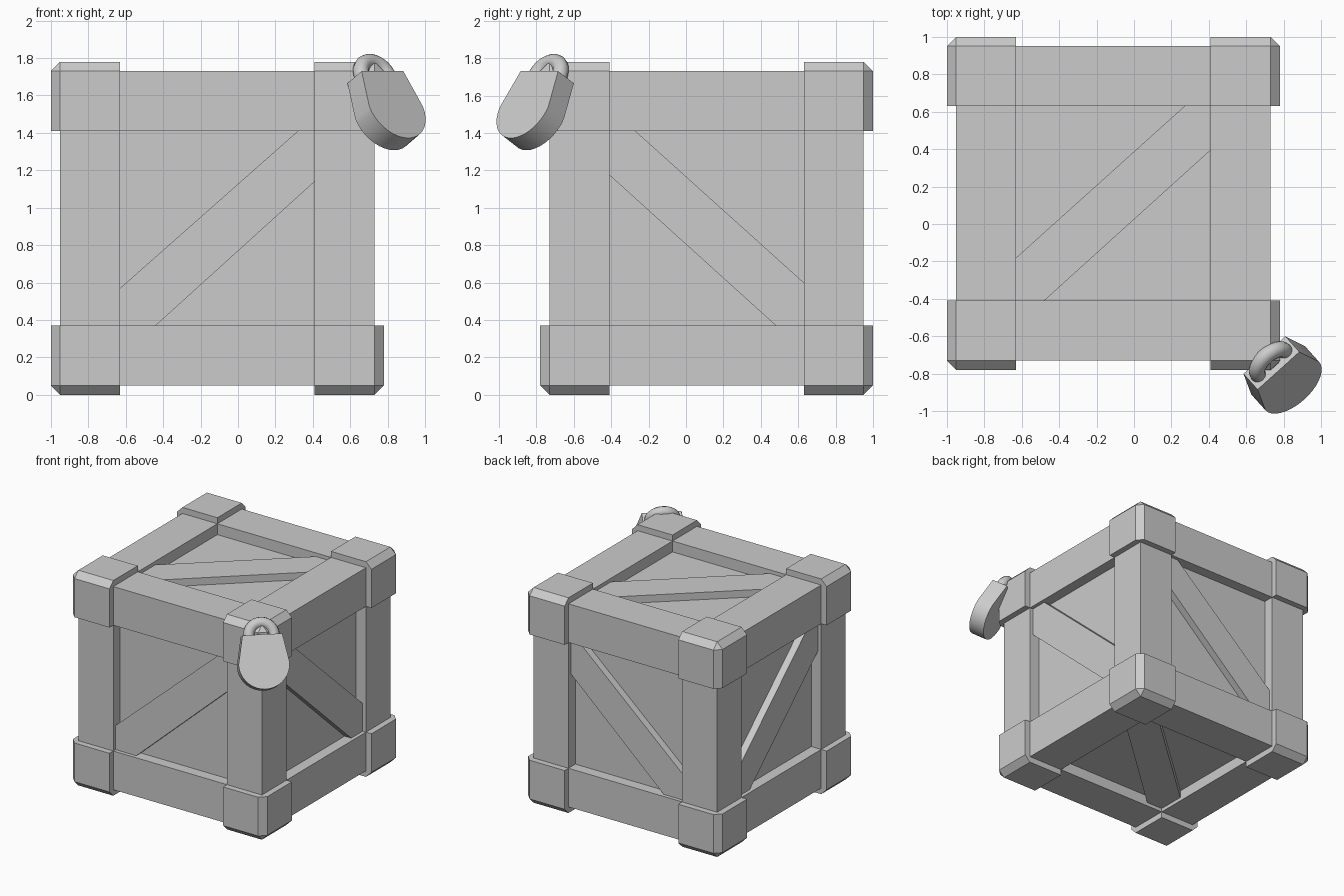
import bpy, bmesh, math
from mathutils import Vector, Matrix

if "Cube" in bpy.data.objects:
    bpy.data.objects.remove(bpy.data.objects["Cube"])

C = Vector((-0.11, 0.11, 0.89))          # crate centre
OUT, BEAM, IN = 0.89, 0.84, 0.52         # corner block, beam and opening half sizes
BOARD, PANEL = 0.81, 0.75                # brace and panel face levels


def finish(bm, name, matrix=Matrix.Translation(C)):
    bmesh.ops.recalc_face_normals(bm, faces=bm.faces[:])
    me = bpy.data.meshes.new(name)
    bm.to_mesh(me)
    bm.free()
    ob = bpy.data.objects.new(name, me)
    ob.matrix_world = matrix
    bpy.context.collection.objects.link(ob)
    return ob


def box(bm, lo, hi):
    lo, hi = Vector(lo), Vector(hi)
    m = Matrix.Translation((lo + hi) / 2) @ Matrix.Diagonal((*[abs(v) for v in hi - lo], 1))
    return bmesh.ops.create_cube(bm, size=1, matrix=m)["verts"]


def prism(bm, low, high):
    a = [bm.verts.new(p) for p in low]
    b = [bm.verts.new(p) for p in high]
    bm.faces.new(a)
    bm.faces.new(b)
    for i in range(len(a)):
        j = (i + 1) % len(a)
        bm.faces.new((a[i], a[j], b[j], b[i]))


# inner panels
bm = bmesh.new()
box(bm, [-PANEL] * 3, [PANEL] * 3)
finish(bm, "panels")

# twelve frame beams
for axis, label in enumerate("xyz"):
    bm = bmesh.new()
    for s in (-1, 1):
        for t in (-1, 1):
            lo, hi = [0] * 3, [0] * 3
            lo[axis], hi[axis] = -IN, IN
            for k, sign in (((axis + 1) % 3, s), ((axis + 2) % 3, t)):
                lo[k], hi[k] = sign * IN, sign * BEAM
            box(bm, lo, hi)
    finish(bm, f"beams_{label}")

# eight corner blocks, chamfered on the outer edges
bm = bmesh.new()
for sx in (-1, 1):
    for sy in (-1, 1):
        for sz in (-1, 1):
            d = Vector((sx, sy, sz))
            tip = max(box(bm, d * IN, d * OUT), key=lambda v: v.co.dot(d))
            bmesh.ops.bevel(bm, geom=list(tip.link_edges), offset=0.05,
                            segments=1, affect='EDGES')
finish(bm, "corner_blocks")


# diagonal braces: (horizontal, vertical) profile, pushed out of both opposite faces
def braces(name, a, b, c, d, place):
    prof = [(-IN, -IN), (b, -IN), (IN, d), (IN, IN), (c, IN), (-IN, a)]
    bm = bmesh.new()
    for s in (-1, 1):
        prism(bm, [place(u, v, s * PANEL) for u, v in prof],
              [place(u, v, s * BOARD) for u, v in prof])
    finish(bm, name)


braces("front_back_braces", -0.32, -0.33, 0.43, 0.25, lambda u, v, w: (u, w, v))
braces("side_braces", -0.29, -0.37, 0.38, 0.285, lambda u, v, w: (w, -u, v))
braces("top_bottom_braces", -0.29, -0.37, 0.38, 0.285, lambda u, v, w: (u, v, w))

# padlock frame: x across, y up along the face, z out of the face
az, tilt, T = math.radians(42), math.radians(30), 0.13
U = Vector((math.cos(az), math.sin(az), 0))
n = Vector((math.sin(az), -math.cos(az), 0))
Z = Vector((0, 0, 1))
N = n * math.cos(tilt) + Z * math.sin(tilt)
V = Z * math.cos(tilt) - n * math.sin(tilt)
L = Matrix((U, V, N)).transposed().to_4x4()
L.translation = (0.772, -0.784, 1.73)

# padlock body: tapered top, round bottom
R = 0.193
prof = [(0.15, 0), (-0.15, 0)]
prof += [(-R * math.cos(math.pi * i / 18), -0.22 - R * math.sin(math.pi * i / 18))
         for i in range(19)]
bm = bmesh.new()
prism(bm, [(x, y, -T) for x, y in prof], [(x, y, 0) for x, y in prof])
body = finish(bm, "padlock_body", L)

# small keeper block under the shackle
bm = bmesh.new()
box(bm, (-0.03, -0.02, -T / 2 - 0.03), (0.03, 0.03, -T / 2 + 0.03))
finish(bm, "padlock_keeper", L)

# shackle: swept half ring with short legs
bm = bmesh.new()
path = [(Vector((0.095, -0.03, 0)), Vector((1, 0, 0)))]
for i in range(17):
    t = math.pi * i / 16
    r = Vector((math.cos(t), math.sin(t), 0))
    path.append((r * 0.095, r))
path.append((Vector((-0.095, -0.03, 0)), Vector((-1, 0, 0))))
rings = []
for p, r in path:
    rings.append([bm.verts.new(p + 0.043 * (r * math.cos(q) + Vector((0, 0, math.sin(q))))
                               + Vector((0, 0, -T / 2)))
                  for q in (math.tau * k / 12 for k in range(12))])
for a, b in zip(rings, rings[1:]):
    for k in range(12):
        j = (k + 1) % 12
        bm.faces.new((a[k], a[j], b[j], b[k]))
bm.faces.new(rings[0])
bm.faces.new(rings[-1])
shackle = finish(bm, "padlock_shackle", L)

# smooth the padlock curves
for ob in (body, shackle):
    bpy.ops.object.select_all(action='DESELECT')
    ob.select_set(True)
    bpy.context.view_layer.objects.active = ob
    bpy.ops.object.shade_smooth_by_angle(angle=math.radians(35))
